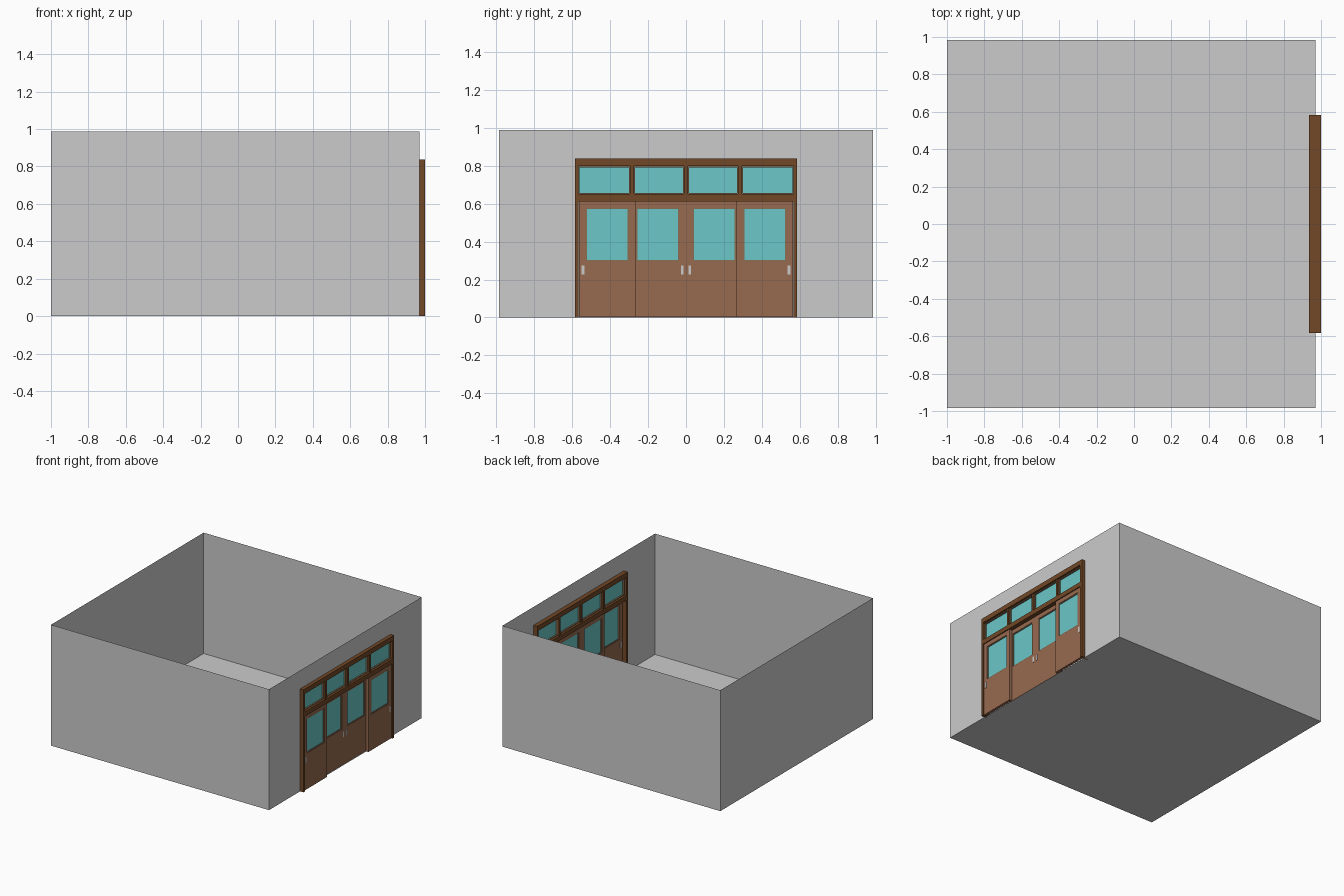
import bpy, bmesh

if "Cube" in bpy.data.objects:
    bpy.data.objects.remove(bpy.data.objects["Cube"])


def material(name, rgb):
    m = bpy.data.materials.new(name)
    m.diffuse_color = (*rgb, 1)
    m.use_nodes = True
    m.node_tree.nodes["Principled BSDF"].inputs["Base Color"].default_value = m.diffuse_color
    return m


FRAME = material("dark_wood", (0.17, 0.065, 0.02))
DOOR = material("light_wood", (0.31, 0.145, 0.08))
BEAD = material("window_bead", (0.24, 0.16, 0.09))
GLASS = material("glass", (0.15, 0.57, 0.58))


def finish(name, bm, mat=None):
    bmesh.ops.recalc_face_normals(bm, faces=bm.faces[:])
    me = bpy.data.meshes.new(name)
    bm.to_mesh(me)
    bm.free()
    ob = bpy.data.objects.new(name, me)
    bpy.context.collection.objects.link(ob)
    if mat:
        me.materials.append(mat)
    return ob


def prism(name, outline, x0, x1, mat=None):
    """Extrude a (y, z) outline from x0 to x1."""
    bm = bmesh.new()
    a = [bm.verts.new((x0, y, z)) for y, z in outline]
    b = [bm.verts.new((x1, y, z)) for y, z in outline]
    bm.faces.new(a)
    bm.faces.new(b[::-1])
    for i in range(len(a)):
        j = (i + 1) % len(a)
        bm.faces.new((a[i], a[j], b[j], b[i]))
    return finish(name, bm, mat)


def rect(y0, y1, z0, z1):
    return [(y0, z0), (y1, z0), (y1, z1), (y0, z1)]


def box(name, y0, y1, z0, z1, x0, x1, mat=None):
    return prism(name, rect(y0, y1, z0, z1), x0, x1, mat)


def ring(name, outer, inner, x0, x1, mat):
    """Rectangular panel with a rectangular opening."""
    bm = bmesh.new()
    loops = [[bm.verts.new((x, y, z)) for y, z in rect(*r)]
             for r, x in ((outer, x0), (outer, x1), (inner, x1), (inner, x0))]
    for k in range(4):
        p, q = loops[k], loops[(k + 1) % 4]
        for i in range(4):
            j = (i + 1) % 4
            bm.faces.new((p[i], p[j], q[j], q[i]))
    return finish(name, bm, mat)


def window(name, y0, y1, z0, z1, xc, depth):
    """Glass pane held in a thin bead."""
    t = 0.006
    ring(name + "_bead", (y0, y1, z0, z1), (y0 + t, y1 - t, z0 + t, z1 - t),
         xc - depth / 2, xc + depth / 2, BEAD)
    box(name + "_glass", y0 + t, y1 - t, z0 + t, z1 - t, xc - 0.003, xc + 0.003, GLASS)


X0, X1, Y, H = -1.0, 0.97, 0.985, 0.987    # room
FY, FZ, JAMB = 0.584, 0.837, 0.018         # door casing

# Room shell: thin open-topped sheets, with a doorway in the right wall
bm = bmesh.new()
for pts in (
    [(X0, -Y, 0), (X0, Y, 0), (X1, Y, 0), (X1, -Y, 0)],
    [(X0, -Y, 0), (X1, -Y, 0), (X1, -Y, H), (X0, -Y, H)],
    [(X1, Y, 0), (X0, Y, 0), (X0, Y, H), (X1, Y, H)],
    [(X0, Y, 0), (X0, -Y, 0), (X0, -Y, H), (X0, Y, H)],
    [(X1, y, z) for y, z in ((-Y, 0), (-FY, 0), (-FY, FZ), (FY, FZ),
                             (FY, 0), (Y, 0), (Y, H), (-Y, H))],
):
    bm.faces.new([bm.verts.new(p) for p in pts])
bmesh.ops.remove_doubles(bm, verts=bm.verts[:], dist=1e-5)
finish("room_walls", bm)

# Casing: jambs and head in one piece, plus the transom rail
IY = FY - JAMB
prism("door_casing", [(-FY, 0), (-IY, 0), (-IY, 0.797), (IY, 0.797),
                      (IY, 0), (FY, 0), (FY, FZ), (-FY, FZ)], 0.935, 1.0, FRAME)
box("transom_rail", -IY, IY, 0.612, 0.65, 0.935, 1.0, FRAME)

# Transom lights between three mullions
for i, y in enumerate((-0.285, 0, 0.285)):
    box(f"transom_mullion_{i}", y - 0.01, y + 0.01, 0.65, 0.797, 0.94, 0.995, FRAME)
edges = [-IY, -0.295, -0.275, -0.01, 0.01, 0.275, 0.295, IY]
for i in range(4):
    window(f"transom_window_{i}", edges[2 * i], edges[2 * i + 1], 0.65, 0.797, 0.9675, 0.03)

# Four sliding doors on two tracks: outer pair forward, inner pair behind
W, T = 0.298, 0.022
for side, s in (("left", -1), ("right", 1)):
    for kind, yc, xc, grip in (("outer", 0.415, 0.981, 0.543), ("inner", 0.149, 0.954, 0.019)):
        name = f"{side}_{kind}_door"
        c = s * yc
        hole = (c - 0.113, c + 0.113, 0.297, 0.578)
        ring(name, (c - W / 2, c + W / 2, 0.003, 0.612), hole, xc - T / 2, xc + T / 2, DOOR)
        window(name + "_window", *hole, xc, 0.016)
        g = s * grip
        box(name + "_handle", g - 0.007, g + 0.007, 0.226, 0.275,
            xc - T / 2 - 0.003, xc + T / 2 + 0.003)
